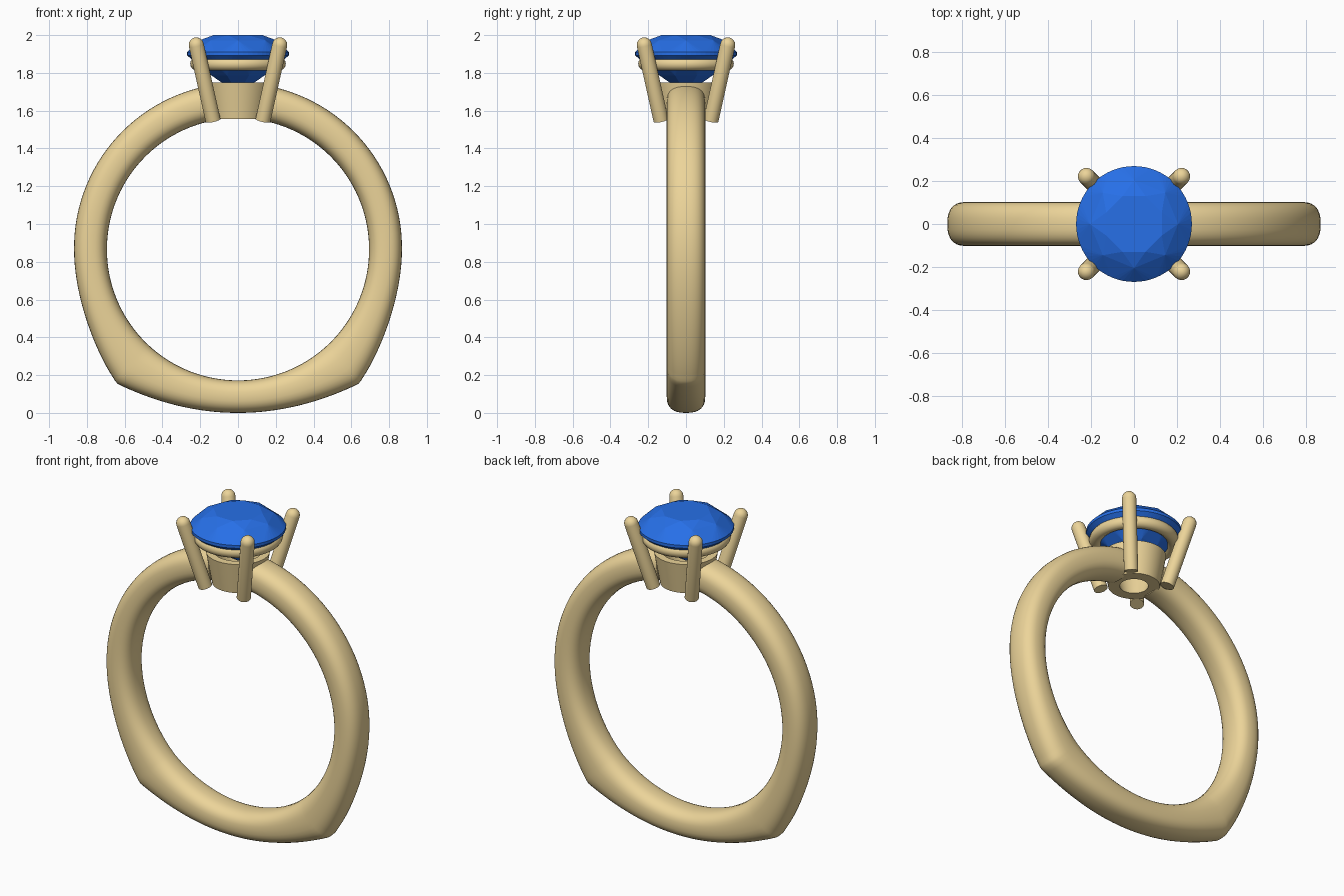
import bpy, bmesh
from math import sin, cos, pi, copysign, atan2
from mathutils import Vector

if "Cube" in bpy.data.objects:
    bpy.data.objects.remove(bpy.data.objects["Cube"])


def material(name, color):
    m = bpy.data.materials.new(name)
    m.diffuse_color = color
    m.use_nodes = True
    m.node_tree.nodes["Principled BSDF"].inputs["Base Color"].default_value = m.diffuse_color
    return m


gold = material("gold", (0.84, 0.66, 0.32, 1))
blue = material("blue_gem", (0.02, 0.16, 0.80, 1))


def finish(bm, name, mat, angle=None):
    bmesh.ops.recalc_face_normals(bm, faces=bm.faces[:])
    me = bpy.data.meshes.new(name)
    bm.to_mesh(me)
    bm.free()
    me.materials.append(mat)
    ob = bpy.data.objects.new(name, me)
    bpy.context.collection.objects.link(ob)
    if angle:
        bpy.ops.object.select_all(action='DESELECT')
        bpy.context.view_layer.objects.active = ob
        ob.select_set(True)
        bpy.ops.object.shade_smooth_by_angle(angle=angle)
    return ob


def skin(bm, loops, closed=False):
    """Bridge equal closed loops of points; optionally join last to first."""
    rows = [[bm.verts.new(p) for p in loop] for loop in loops]
    n = len(rows[0])
    pairs = list(zip(rows, rows[1:])) + ([(rows[-1], rows[0])] if closed else [])
    for a, b in pairs:
        for i in range(n):
            j = (i + 1) % n
            bm.faces.new((a[i], a[j], b[j], b[i]))
    if not closed:
        bm.faces.new(rows[0])
        bm.faces.new(rows[-1])


def lathe(name, profile, mat, angle, segs=64):
    """Revolve a closed (radius, z) profile about z."""
    bm = bmesh.new()
    skin(bm, [[(r * cos(2 * pi * k / segs), r * sin(2 * pi * k / segs), z)
               for r, z in profile] for k in range(segs)], closed=True)
    return finish(bm, name, mat, angle)


# Band: outer outline of the right half (top arc, flank, cornered foot)
CZ, RI, HALF_W = 0.866, 0.694, 0.102
outer = []
for k in range(29):
    t = k / 28
    a = 0.165 + (pi / 2 - 0.165) * t
    r = 0.880 - 0.012 * t
    outer.append(Vector((r * sin(a), CZ + r * cos(a))))
flank = [Vector(p) for p in ((0.868, 0.866), (0.868, 0.60), (0.745, 0.31), (0.66, 0.185))]
for k in range(1, 21):
    t = k / 20
    s = 1 - t
    outer.append(flank[0] * s**3 + flank[1] * 3 * s * s * t
                 + flank[2] * 3 * s * t * t + flank[3] * t**3)
outer.append(Vector((0.65, 0.168)))
for k in range(21):
    x = 0.635 * (1 - k / 20)
    outer.append(Vector((x, x * x / 2.65)))
outer += [Vector((-p.x, p.y)) for p in reversed(outer[:-1])]


def section(p, n=32):
    """Rounded cross-section between the finger hole and an outline point."""
    a = atan2(p.x, p.y - CZ)
    q = Vector((RI * sin(a), CZ + RI * cos(a)))
    mid, half = (p + q) / 2, (p - q) / 2
    pts = []
    for i in range(n):
        c, s = cos(2 * pi * i / n), sin(2 * pi * i / n)
        u = copysign(abs(c) ** 0.8, c)
        v = copysign(abs(s) ** 0.8, s)
        m = mid + half * u
        pts.append((m.x, HALF_W * v, m.y))
    return pts


bm = bmesh.new()
skin(bm, [section(p) for p in outer])
finish(bm, "band", gold, 0.7)

# Setting base: hollow tapered cup
lathe("setting_cup", [(0.08, 1.557), (0.145, 1.557), (0.18, 1.75), (0.135, 1.75)], gold, 0.6)

# Gallery ring under the stone
lathe("gallery_ring", [(0.217 + 0.036 * cos(2 * pi * i / 16), 1.848 + 0.036 * sin(2 * pi * i / 16))
                       for i in range(16)], gold, 0.8)

# Four leaning prongs with domed tips
PR = 0.04
for name, sx, sy in (("front_left", -1, -1), ("front_right", 1, -1),
                     ("back_left", -1, 1), ("back_right", 1, 1)):
    base = Vector((sx * 0.132, sy * 0.132, 1.548))
    tip = Vector((sx * 0.221, sy * 0.221, 1.948))
    axis = (tip - base).normalized()
    e1 = axis.cross(Vector((sx, -sy, 0))).normalized()
    e2 = axis.cross(e1)
    stations = [(base, PR)] + [(tip + axis * PR * sin(b), PR * cos(b))
                               for b in (0, 0.3, 0.6, 0.9, 1.2, 1.45)]
    bm = bmesh.new()
    skin(bm, [[c + (e1 * cos(2 * pi * i / 24) + e2 * sin(2 * pi * i / 24)) * r
               for i in range(24)] for c, r in stations])
    finish(bm, name + "_prong", gold, 0.7)

# Brilliant-cut stone: hull of table, crown, girdle and pavilion points
bm = bmesh.new()
for n, r, z, off in ((8, 0.14, 2.0, 0.5), (8, 0.205, 1.972, 0), (64, 0.269, 1.91, 0),
                     (64, 0.269, 1.892, 0), (8, 0.15, 1.785, 0.5), (1, 0, 1.69, 0)):
    for i in range(n):
        a = 2 * pi * (i + off) / n
        bm.verts.new((r * cos(a), r * sin(a), z))
bmesh.ops.convex_hull(bm, input=bm.verts[:])
bmesh.ops.dissolve_limit(bm, angle_limit=0.01, verts=bm.verts[:], edges=bm.edges[:])
finish(bm, "gemstone", blue)
